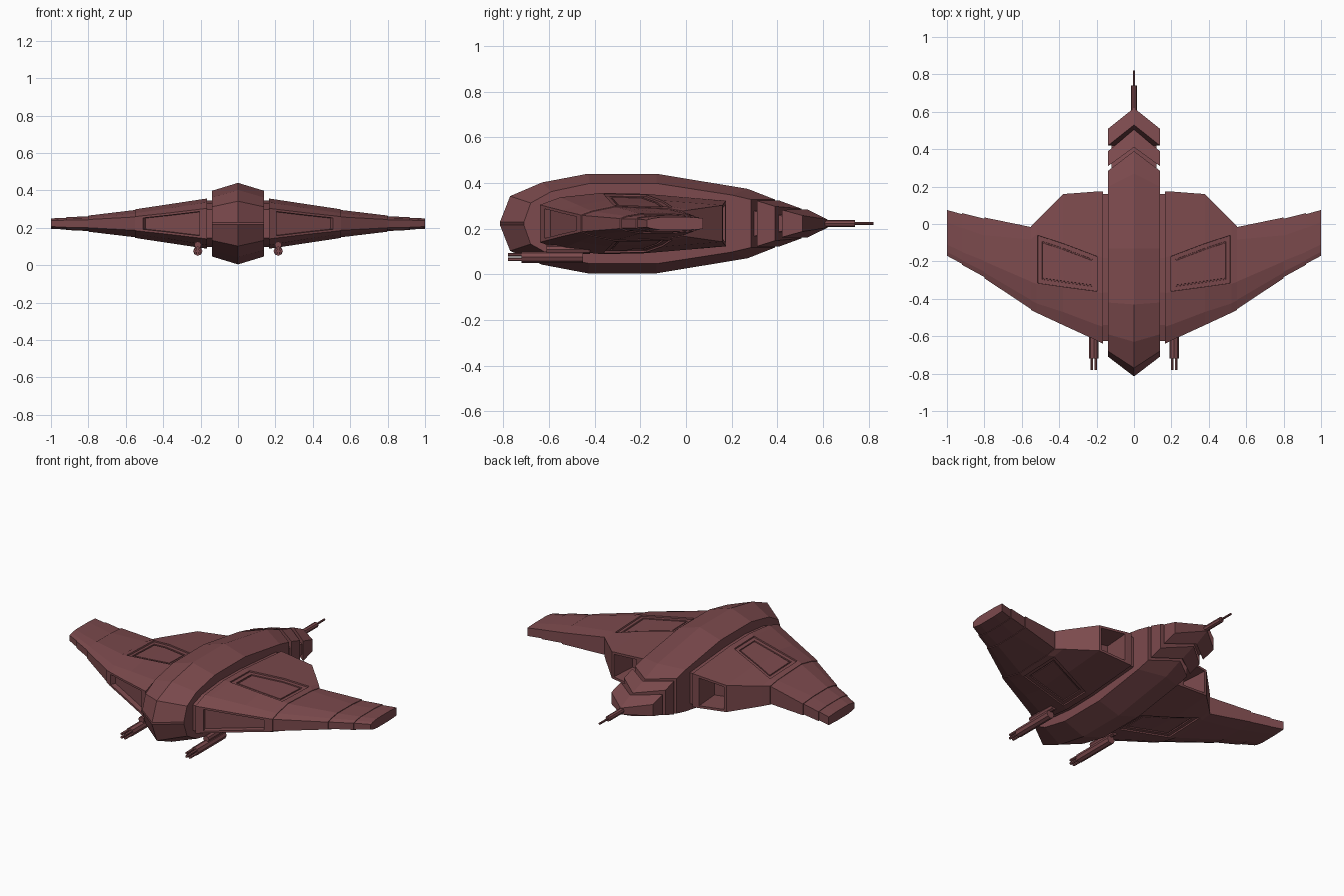
import bpy, bmesh, math
from mathutils import Matrix, Vector

cube = bpy.data.objects.get("Cube")
if cube:
    bpy.data.objects.remove(cube)

MID = 0.222  # height of the symmetry plane

hull = bpy.data.materials.new("dull_red_hull")
hull.use_nodes = True
RED = (0.2, 0.068, 0.074, 1)
hull.diffuse_color = RED
hull.node_tree.nodes["Principled BSDF"].inputs["Base Color"].default_value = RED


def finish(bm, name):
    mesh = bpy.data.meshes.new(name)
    bm.to_mesh(mesh)
    bm.free()
    mesh.materials.append(hull)
    obj = bpy.data.objects.new(name, mesh)
    bpy.context.collection.objects.link(obj)
    return obj


def loft(rings):
    """Skin closed rings; returns the bmesh and its side faces as a grid."""
    bm = bmesh.new()
    rows = [[bm.verts.new(p) for p in ring] for ring in rings]
    n = len(rows[0])
    grid = [[bm.faces.new((a[j], a[(j + 1) % n], b[(j + 1) % n], b[j]))
             for j in range(n)] for a, b in zip(rows, rows[1:])]
    bm.faces.new(rows[0])
    bm.faces.new(rows[-1][::-1])
    bmesh.ops.recalc_face_normals(bm, faces=bm.faces)
    return bm, grid


def recess(bm, faces, border, depth):
    """Border inset followed by a steep walled step."""
    for t, d in ((border, 0), (0.001, depth)):
        bmesh.ops.inset_region(bm, faces=faces, thickness=t, depth=d,
                               use_even_offset=True, use_boundary=True)


# Fuselage: ridge y, ridge half height, side y, side half height
def hull_ring(yc, hc, ye, he, w=0.138):
    return [(0, yc, MID + hc), (w, ye, MID + he), (w, ye, MID - he),
            (0, yc, MID - hc), (-w, ye, MID - he), (-w, ye, MID + he)]


def hull_part(name, stations, w=0.138):
    finish(loft([hull_ring(*s, w) for s in stations])[0], name)


hull_part("fuselage", [
    (-0.815, 0.006, -0.71, 0.006), (-0.77, 0.12, -0.68, 0.09),
    (-0.63, 0.18, -0.59, 0.14), (-0.43, 0.218, -0.42, 0.176),
    (-0.13, 0.218, -0.13, 0.176), (0.27, 0.152, 0.2, 0.125),
    (0.39, 0.105, 0.285, 0.105)])
hull_part("tail_core", [(0.25, 0.1, 0.15, 0.08), (0.58, 0.03, 0.47, 0.025)], 0.12)
hull_part("tail_segment_front", [(0.41, 0.1, 0.31, 0.1), (0.505, 0.065, 0.39, 0.075)])
hull_part("tail_segment_rear", [(0.53, 0.062, 0.42, 0.06), (0.62, 0.018, 0.51, 0.035)])


def tube(name, x, z, y0, y1, r, sides=8):
    bm = bmesh.new()
    mat = Matrix.Translation((x, (y0 + y1) / 2, z)) @ Matrix.Rotation(math.pi / 2, 4, 'X')
    bmesh.ops.create_cone(bm, cap_ends=True, segments=sides, radius1=r, radius2=r,
                          depth=y1 - y0, matrix=mat)
    return finish(bm, name)


tube("tail_spike_base", 0, MID, 0.58, 0.74, 0.016)
tube("tail_spike_tip", 0, MID, 0.73, 0.82, 0.006)

# Wing stations: x, then (y, half height) at leading edge, shoulder,
# panel front, panel rear and trailing edge
ROOT = (0.165, (-0.64, 0.082), (-0.55, 0.115), (-0.37, 0.134), (-0.18, 0.13), (0.175, 0.1))
PANEL_IN = (0.195, (-0.625, 0.078), (-0.54, 0.11), (-0.365, 0.13), (-0.17, 0.126), (0.174, 0.098))
ENGINE = (0.38, (-0.54, 0.056), (-0.47, 0.08), (-0.34, 0.102), (-0.1, 0.101), (0.16, 0.08))
PANEL_OUT = (0.52, (-0.475, 0.041), (-0.425, 0.06), (-0.32, 0.081), (-0.055, 0.072), (0.02, 0.06))
KINK = (0.55, (-0.46, 0.037), (-0.41, 0.055), (-0.31, 0.076), (-0.08, 0.066), (-0.012, 0.055))
OUTER = (0.8, (-0.29, 0.022), (-0.26, 0.033), (-0.2, 0.043), (-0.06, 0.042), (0.035, 0.034))
SEAM = (0.92, (-0.218, 0.02), (-0.195, 0.028), (-0.15, 0.034), (-0.02, 0.034), (0.058, 0.028))
TIP = (1.0, (-0.17, 0.016), (-0.15, 0.022), (-0.11, 0.028), (0.01, 0.028), (0.075, 0.024))


def wing_ring(station, side, shrink=1.0, x=None):
    sx, *pts = station
    sx = side * (sx if x is None else x)
    mid_y = (pts[0][0] + pts[-1][0]) / 2
    pts = [(mid_y + (y - mid_y) * (1 + shrink) / 2, h * shrink) for y, h in pts]
    return ([(sx, y, MID + h) for y, h in pts] +
            [(sx, y, MID - h) for y, h in reversed(pts)])


for side, label in ((1, "left"), (-1, "right")):
    # Inner wing with hatch panels, leading edge intake and engine opening
    bm, grid = loft([wing_ring(s, side) for s in (ROOT, PANEL_IN, ENGINE, PANEL_OUT, KINK)])
    for j in (2, 6):
        hatch = [grid[1][j], grid[2][j]]
        recess(bm, hatch, 0.004, -0.008)
        recess(bm, hatch, 0.022, -0.006)
        recess(bm, hatch, 0.006, 0.004)
    recess(bm, [grid[1][9], grid[2][9]], 0.012, -0.03)
    recess(bm, [grid[1][4]], 0.014, -0.16)
    finish(bm, label + "_inner_wing")

    # Recessed joint between wing and fuselage
    finish(loft([wing_ring(ROOT, side, 0.93, 0.12),
                 wing_ring(ROOT, side, 0.93, 0.17)])[0], label + "_wing_joint")

    # Outer wing in stepped sections
    for name, a, b in (("middle_wing", KINK, OUTER), ("outer_wing", OUTER, SEAM),
                       ("wing_tip", SEAM, TIP)):
        shrink = 0.96 if a is KINK else 0.92
        finish(loft([wing_ring(a, side, shrink), wing_ring(b, side)])[0],
               label + "_" + name)

    # Twin barrelled gun under the wing root
    gx = side * 0.215
    tube(label + "_gun_body", gx, 0.075, -0.72, -0.45, 0.025)
    tube(label + "_gun_mount", gx, 0.108, -0.61, -0.42, 0.019)
    for dx in (-0.011, 0.011):
        for dz in (-0.01, 0.01):
            tube(label + "_gun_barrel", gx + dx, 0.075 + dz, -0.78, -0.7, 0.008, 6)
